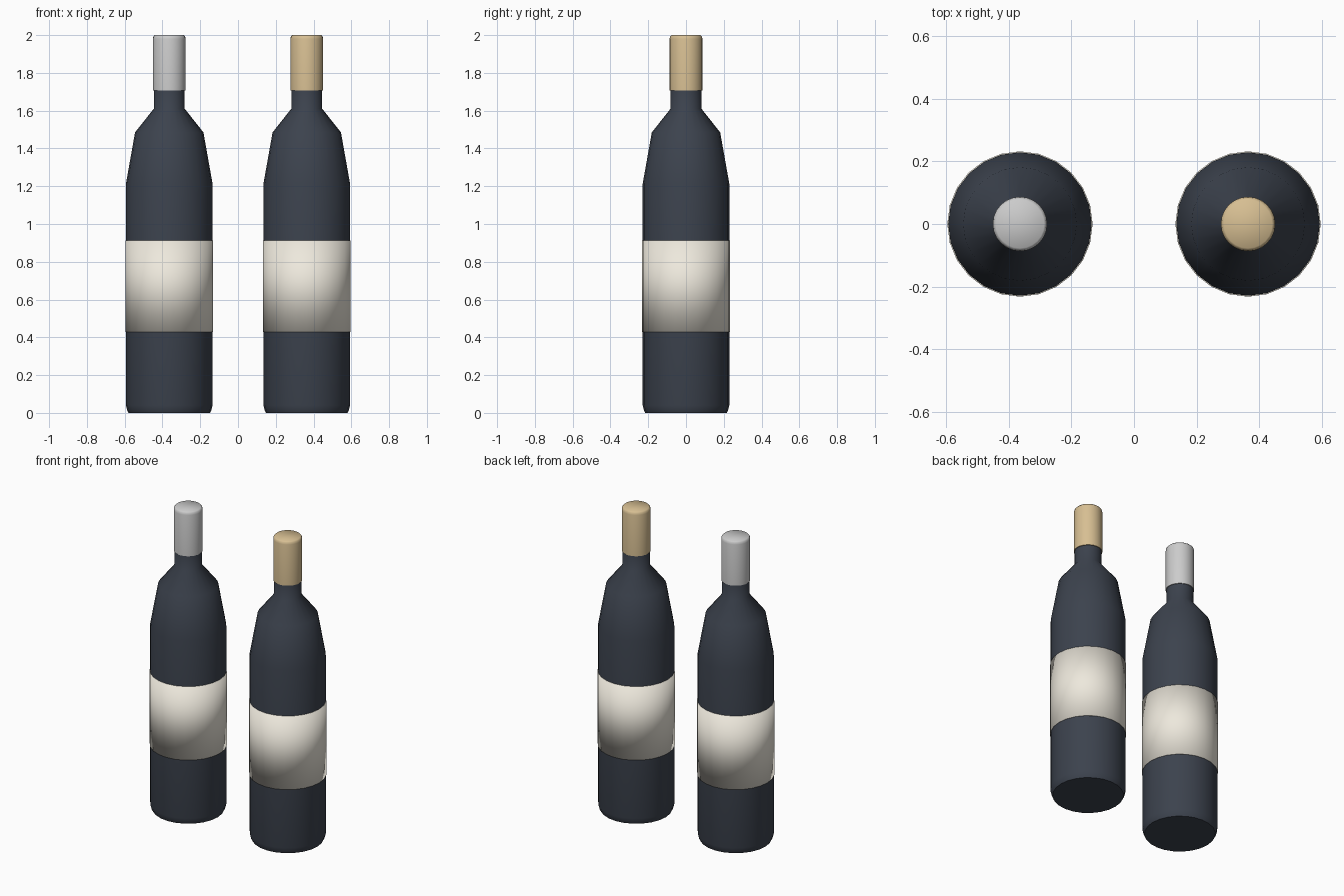
import bpy, bmesh, math

if "Cube" in bpy.data.objects:
    bpy.data.objects.remove(bpy.data.objects["Cube"])

SIDES = 24


def material(name, rgb):
    m = bpy.data.materials.new(name)
    m.diffuse_color = (*rgb, 1)
    m.use_nodes = True
    m.node_tree.nodes["Principled BSDF"].inputs["Base Color"].default_value = m.diffuse_color
    return m


def lathe(name, profile, x, mat=None, closed=False, sharp=None):
    """Revolve (radius, z) points about a vertical axis at x."""
    bm = bmesh.new()
    rings = []
    for r, z in profile:
        rings.append([bm.verts.new((r * math.cos(a), r * math.sin(a), z))
                      for a in (2 * math.pi * i / SIDES for i in range(SIDES))])
    pairs = list(zip(rings, rings[1:]))
    if closed:
        pairs.append((rings[-1], rings[0]))
    else:
        bm.faces.new(rings[0][::-1])
        bm.faces.new(rings[-1])
    for lo, hi in pairs:
        for i in range(SIDES):
            j = (i + 1) % SIDES
            bm.faces.new((lo[i], lo[j], hi[j], hi[i]))
    bmesh.ops.recalc_face_normals(bm, faces=bm.faces)
    for f in bm.faces:
        f.smooth = True
    me = bpy.data.meshes.new(name)
    bm.to_mesh(me)
    bm.free()
    if sharp:
        me.set_sharp_from_angle(angle=math.radians(sharp))
    if mat:
        me.materials.append(mat)
    ob = bpy.data.objects.new(name, me)
    ob.location.x = x
    bpy.context.collection.objects.link(ob)
    return ob


glass = material("dark_glass", (0.045, 0.055, 0.075))
paper = material("label_paper", (0.85, 0.81, 0.72))
gold = material("gold_foil", (0.68, 0.52, 0.29))

bottle = [(0.216, 0), (0.222, 0.012), (0.229, 0.04), (0.229, 1.215),
          (0.181, 1.485), (0.082, 1.61), (0.082, 1.75)]
label = [(0.227, 0.427), (0.232, 0.427), (0.232, 0.913), (0.227, 0.913)]
cap = [(0.087, 1.708), (0.087, 1.98), (0.084, 1.993), (0.077, 2.0)]

for side, x, foil in (("left", -0.364, None), ("right", 0.364, gold)):
    lathe(f"{side}_bottle", bottle, x, glass, sharp=60)
    lathe(f"{side}_label", label, x, paper, closed=True)
    lathe(f"{side}_cap", cap, x, foil, sharp=60)
